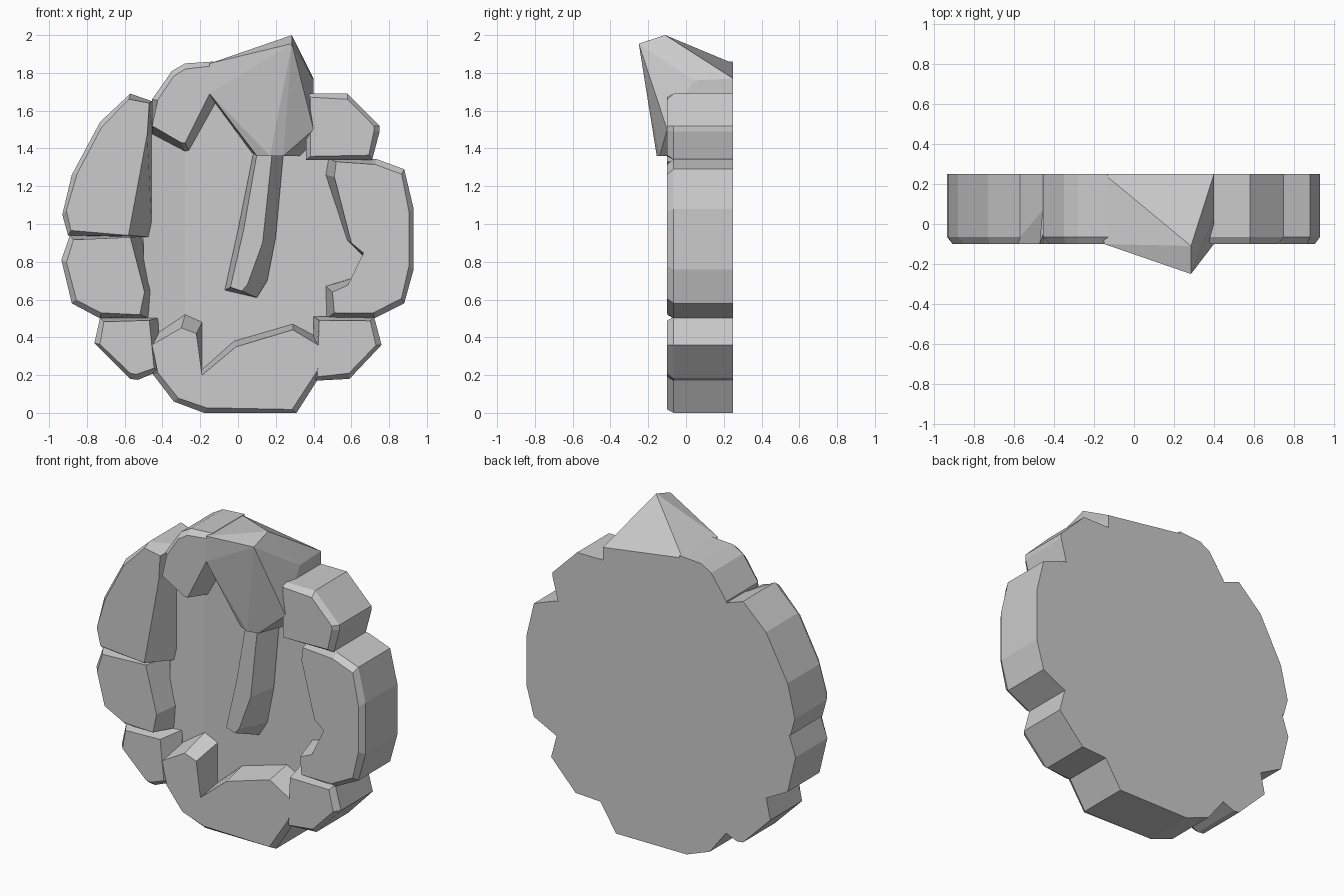
import bpy, bmesh
from mathutils import Vector

BACK, FRONT, DEEP, EDGE = 0.25, -0.10, 0.07, -0.065


def finish(name, bm):
    bmesh.ops.recalc_face_normals(bm, faces=bm.faces)
    me = bpy.data.meshes.new(name)
    bm.to_mesh(me)
    bm.free()
    ob = bpy.data.objects.new(name, me)
    bpy.context.collection.objects.link(ob)
    return ob


def stone(name, pts, front=FRONT, edge=EDGE, deep=DEEP, inset=0.03):
    """Flat-backed rock. (x, z) = chamfered outer corner,
    (x, z, front_x, front_z) = inner corner sloping down to the panel."""
    bm = bmesh.new()
    c = sum((Vector(p[:2]) for p in pts), Vector((0, 0))) / len(pts)
    rings = [[], [], []]
    for p in pts:
        o = Vector(p[:2])
        if len(p) == 4:
            f, y = Vector(p[2:]), deep
        else:
            f, y = o + (c - o).normalized() * inset, edge
        for ring, q, d in zip(rings, (o, o, f), (BACK, y, front)):
            ring.append(bm.verts.new((q.x, d, q.y)))
    n = len(pts)
    for a, b in zip(rings, rings[1:]):
        for i in range(n):
            j = (i + 1) % n
            bm.faces.new((a[i], a[j], b[j], b[i]))
    caps = [bm.faces.new(rings[0]), bm.faces.new(rings[2])]
    bmesh.ops.triangulate(bm, faces=caps)
    return finish(name, bm)


def hull(name, pts):
    bm = bmesh.new()
    vs = [bm.verts.new(p) for p in pts]
    res = bmesh.ops.convex_hull(bm, input=vs)
    junk = {g for g in res["geom_interior"] + res["geom_unused"]
            if isinstance(g, bmesh.types.BMVert)}
    bmesh.ops.delete(bm, geom=list(junk), context='VERTS')
    return finish(name, bm)


# Recessed back panel and its tilted left strip
stone("back_panel", [(-.56, .45), (-.56, 1.5), (-.3, 1.72), (.36, 1.72), (.6, 1.4),
                     (.82, 1.1), (.82, .6), (.5, .3), (.2, .1), (-.2, .1), (-.4, .2)],
      front=DEEP, edge=DEEP + .01, inset=0.005)
hull("panel_strip", [(x, y, z) for z in (.3, 1.55)
                     for x, y in ((-.5, .04), (-.28, .07), (-.28, .2), (-.5, .2))])

# Left stones
stone("left_upper_stone", [(-.57, 1.69), (-.73, 1.54), (-.88, 1.26), (-.93, 1.05),
                           (-.90, .94), (-.455, .93, -.58, .94),
                           (-.455, 1.46, -.48, 1.48), (-.455, 1.65, -.47, 1.64)])
stone("left_middle_stone", [(-.89, .94), (-.935, .81), (-.88, .58), (-.73, .5),
                            (-.47, .5, -.52, .52), (-.46, .65, -.495, .64),
                            (-.51, .935, -.57, .93)])
stone("left_lower_stone", [(-.73, .505), (-.76, .37), (-.57, .18), (-.53, .175),
                           (-.42, .22), (-.42, .505, -.47, .49)])

# Right stones
stone("right_upper_stone", [(.36, 1.69), (.58, 1.69), (.75, 1.52), (.75, 1.49),
                            (.71, 1.34), (.36, 1.34)])
stone("right_middle_stone", [(.73, 1.345), (.88, 1.29), (.93, 1.08), (.93, .76),
                             (.88, .58), (.72, .5), (.47, .5, .51, .53),
                             (.465, .67, .50, .64), (.735, .755, .77, .76),
                             (.58, .91, .60, .90), (.465, 1.26, .51, 1.25),
                             (.48, 1.345, .52, 1.33)])
stone("right_lower_stone", [(.72, .51), (.76, .36), (.59, .18), (.40, .17),
                            (.40, .51, .43, .49)])

# Bottom stone with a raised lump at its left end
stone("bottom_stone", [(-.455, .21), (-.34, .06), (-.18, 0), (.31, 0), (.45, .22),
                       (.46, .38, .44, .35), (.29, .47, .29, .44),
                       (-.02, .38, -.01, .35), (-.19, .23, -.19, .20),
                       (-.19, .48, -.22, .42), (-.28, .52, -.30, .45),
                       (-.455, .41, -.455, .36)])

# Top stones, the right one rising to a forward spike
stone("top_left_stone", [(-.455, 1.66), (-.35, 1.81), (-.28, 1.85), (-.13, 1.86),
                         (-.12, 1.64, -.15, 1.69), (-.26, 1.39, -.28, 1.43),
                         (-.28, 1.385, -.30, 1.43), (-.455, 1.47, -.455, 1.52)])
hull("top_spike_stone", [(-.15, -.10, 1.85), (-.15, -.10, 1.69), (-.15, .25, 1.85),
                         (.285, -.25, 1.955), (.285, -.11, 2.0),
                         (.10, -.12, 1.36), (.17, -.155, 1.36), (.24, -.14, 1.36),
                         (.40, -.10, 1.50), (.40, .04, 1.76), (.40, .25, 1.77),
                         (.40, .25, 1.36), (.24, .10, 1.36), (.07, .10, 1.38),
                         (-.13, .10, 1.65), (-.13, .25, 1.65)])

# Slanted bar hanging on the panel
stone("hanging_bar", [(.08, 1.37, .10, 1.37), (.24, 1.37, .18, 1.37),
                      (.20, .93, .13, .90), (.155, .70, .05, .68),
                      (.10, .61, .02, .645), (-.07, .65, -.04, .665),
                      (.0, .97, .03, .97)], front=-.06, deep=.06)
